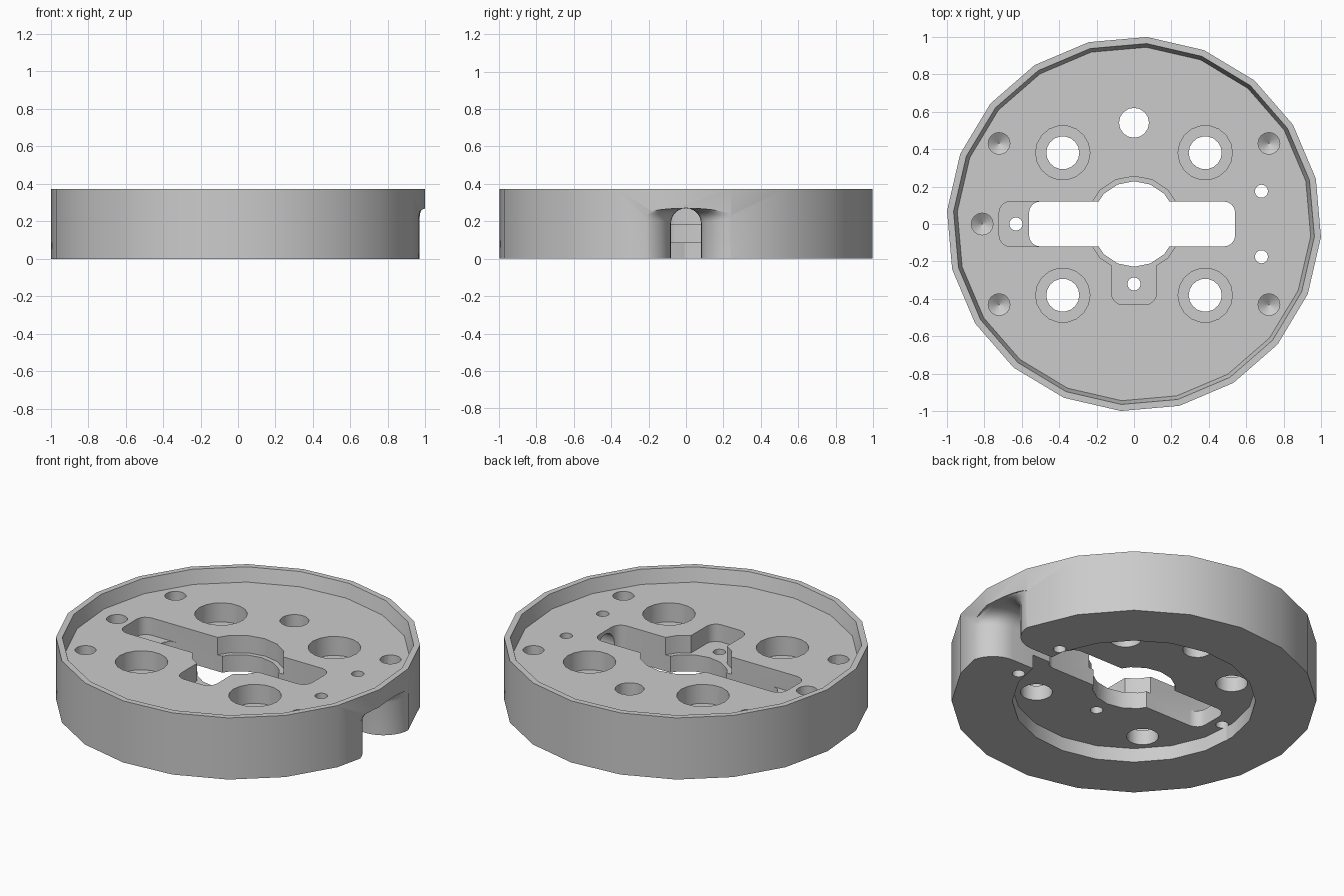
import bpy, bmesh
from math import sin, cos, pi, radians

cube = bpy.data.objects.get("Cube")
if cube:
    bpy.data.objects.remove(cube)

TOP, FLOOR, SHELF, UNDER = 0.373, 0.29, 0.185, 0.085

grey = bpy.data.materials.new("plain grey")
grey.use_nodes = True
grey.diffuse_color = (0.6, 0.6, 0.6, 1)
grey.node_tree.nodes["Principled BSDF"].inputs["Base Color"].default_value = (0.6, 0.6, 0.6, 1)


def loft(name, rings):
    """Solid through equal-length rings of points, capped at both ends."""
    bm = bmesh.new()
    rows = [[bm.verts.new(p) for p in ring] for ring in rings]
    n = len(rows[0])
    for a, b in zip(rows, rows[1:]):
        for i in range(n):
            j = (i + 1) % n
            bm.faces.new((a[i], a[j], b[j], b[i]))
    bm.faces.new(rows[0][::-1])
    bm.faces.new(rows[-1])
    bmesh.ops.recalc_face_normals(bm, faces=bm.faces)
    mesh = bpy.data.meshes.new(name)
    bm.to_mesh(mesh)
    bm.free()
    obj = bpy.data.objects.new(name, mesh)
    bpy.context.collection.objects.link(obj)
    return obj


def circle(r, z, x=0, y=0, n=20, turn=0):
    return [(x + r * cos(turn + 2 * pi * i / n), y + r * sin(turn + 2 * pi * i / n), z)
            for i in range(n)]


def turned(name, profile, x=0, y=0, n=20, turn=0):
    return loft(name, [circle(r, z, x, y, n, turn) for r, z in profile])


def rounded_box(name, x0, x1, y0, y1, z0, z1, r=0.06):
    outline = []
    for k, (cx, cy) in enumerate([(x1 - r, y1 - r), (x0 + r, y1 - r),
                                  (x0 + r, y0 + r), (x1 - r, y0 + r)]):
        for i in range(5):
            a = k * pi / 2 + i * pi / 8
            outline.append((cx + r * cos(a), cy + r * sin(a)))
    return loft(name, [[(x, y, z) for x, y in outline] for z in (z0, z1)])


def arch(x, half, spring, crown):
    """Cross-section of the side channel: straight walls under a curved crown."""
    pts = [(x, -half, -0.1)]
    for i in range(13):
        a = pi - pi * i / 12
        pts.append((x, half * cos(a), spring + (crown - spring) * sin(a)))
    return pts + [(x, half, -0.1)]


# Disc with raised rim, joined from rim to floor and hollowed beneath
body = turned("round_base", [(0.667, UNDER), (0.667, 0), (1, 0), (1, TOP),
                             (0.965, TOP), (0.945, FLOOR)], turn=radians(86))

cutters = []

# Counterbored screw holes
for sx in (-1, 1):
    for sy in (-1, 1):
        x, y = 0.38 * sx, 0.38 * sy
        cutters.append(turned("screw_hole", [(0.088, -0.1), (0.088, 0.175),
                                             (0.145, 0.175), (0.145, 0.5)], x, y, 18))

# Plain through holes
for x, y, r in [(0, 0.54, 0.08), (0.68, 0.175, 0.035), (0.68, -0.175, 0.035),
                (-0.63, 0, 0.035), (0, -0.32, 0.035)]:
    cutters.append(turned("through_hole", [(r, -0.1), (r, 0.5)], x, y, 16))

# Blind holes with drilled tips
for x, y in [(0.72, 0.43), (-0.72, 0.43), (0.72, -0.43), (-0.72, -0.43), (-0.81, 0)]:
    cutters.append(turned("blind_hole", [(0.002, 0.16), (0.058, 0.2), (0.058, 0.5)], x, y, 16))

# Stepped centre slot, centre opening and tab pocket
cutters += [
    rounded_box("upper_slot", -0.72, 0.54, -0.12, 0.12, SHELF, 0.5),
    rounded_box("tab_pocket", -0.12, 0.12, -0.43, 0, SHELF, 0.5),
    turned("upper_opening", [(0.255, SHELF), (0.255, 0.5)], n=16),
    rounded_box("lower_slot", -0.56, 0.54, -0.12, 0.12, -0.1, 0.5),
    turned("lower_opening", [(0.228, -0.1), (0.228, 0.5)], n=16),
]

# Side channel with a flared mouth
rings = [arch(0.45, 0.08, 0.19, 0.27)]
for i in range(9):
    a = i * pi / 16
    t = 1 - cos(a)
    rings.append(arch(0.80 + 0.17 * sin(a), 0.08 + 0.17 * t, 0.19 + 0.03 * t, 0.27))
rings.append(arch(1.1, 0.25, 0.22, 0.27))
cutters.append(loft("side_channel", rings))

# Cut everything out of the disc
bpy.context.view_layer.objects.active = body
for cutter in cutters:
    cutter.hide_render = True
    mod = body.modifiers.new("cut", 'BOOLEAN')
    mod.operation = 'DIFFERENCE'
    mod.solver = 'EXACT'
    mod.object = cutter
    bpy.ops.object.modifier_apply(modifier=mod.name)
    bpy.data.objects.remove(cutter)

body.data.materials.clear()
body.data.materials.append(grey)
bpy.ops.object.select_all(action='DESELECT')
body.select_set(True)
bpy.ops.object.shade_smooth_by_angle(angle=radians(30))
